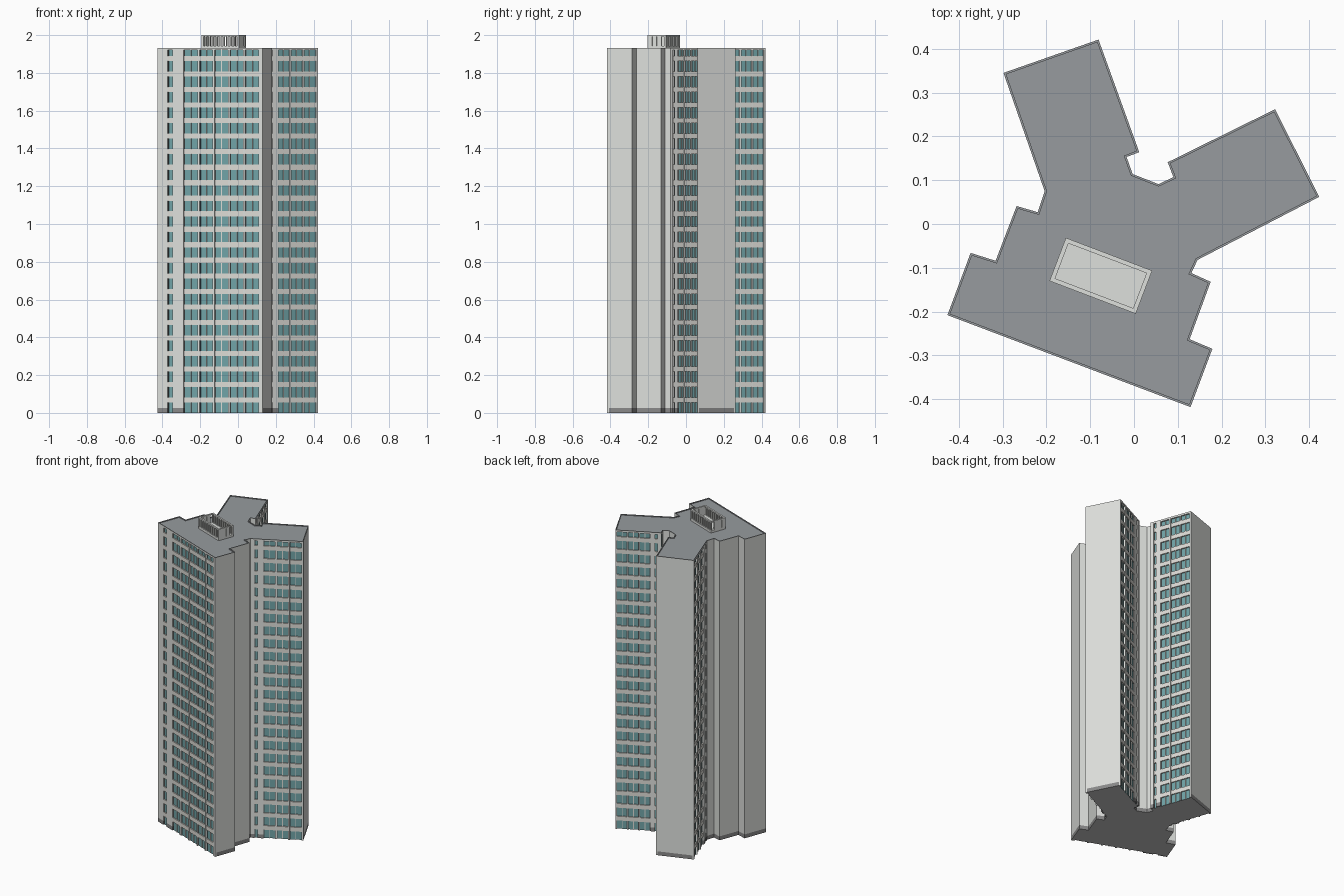
import bpy, bmesh, math
from mathutils import Vector

if "Cube" in bpy.data.objects:
    bpy.data.objects.remove(bpy.data.objects["Cube"])

def mat(name, rgb):
    m = bpy.data.materials.new(name)
    m.diffuse_color = (*rgb, 1)
    m.use_nodes = True
    m.node_tree.nodes["Principled BSDF"].inputs["Base Color"].default_value = m.diffuse_color
    return m

WALL = mat("light_grey_wall", (0.73, 0.745, 0.72))
ROOF = mat("roof_grey", (0.31, 0.33, 0.345))
GLASS = mat("teal_glass", (0.165, 0.37, 0.39))
BASE = mat("plinth_grey", (0.25, 0.25, 0.25))
UNDER = mat("underside_grey", (0.55, 0.55, 0.55))
DARK = mat("dark_frame", (0.08, 0.10, 0.105))
BAND = mat("pale_band", (0.73, 0.72, 0.68))

# Plan outline, clockwise from the tip of the back wing
PLAN = [Vector(p) for p in [
    (-.081, .421), (.012, .164), (-.017, .153), (-.003, .114), (.056, .091), (.09, .107),
    (.077, .141), (.322, .262), (.423, .062), (.145, -.082), (.131, -.112), (.175, -.132),
    (.127, -.263), (.179, -.285), (.129, -.418), (-.426, -.208), (-.373, -.066),
    (-.316, -.084), (-.268, .041), (-.22, .027), (-.204, .075), (-.298, .345)]]
N = len(PLAN)
WINDOWED = {0: True, 6: False, 8: True, 14: True, 20: False}   # edge: measure from its far end
TOP, PLINTH, FLOORS, DEPTH = 1.922, 0.025, 23, 0.009
STEP = TOP / 23.4

def inward(i):
    d = (PLAN[(i + 1) % N] - PLAN[i]).normalized()
    return d, Vector((d.y, -d.x))

def offset(dist):
    """Move every edge i inward by dist(i) and intersect neighbours."""
    out = []
    for i in range(N):
        d0, n0 = inward((i - 1) % N)
        d1, n1 = inward(i)
        p = PLAN[i] + n0 * dist((i - 1) % N)
        q = PLAN[i] + n1 * dist(i)
        s = (q - p).dot(n1) / d0.dot(n1)
        out.append(p + d0 * s)
    return out

def finish(bm, name, mats):
    bmesh.ops.recalc_face_normals(bm, faces=bm.faces)
    me = bpy.data.meshes.new(name)
    bm.to_mesh(me)
    bm.free()
    for m in mats:
        me.materials.append(m)
    ob = bpy.data.objects.new(name, me)
    bpy.context.collection.objects.link(ob)
    return ob

def ring(bm, pts, z):
    return [bm.verts.new((p.x, p.y, z)) for p in pts]

def bridge(bm, a, b):
    return [bm.faces.new((a[i], a[(i + 1) % len(a)], b[(i + 1) % len(a)], b[i])) for i in range(len(a))]

def box(bm, o, d, n, s0, s1, w0, w1, z0, z1):
    """Upright box along direction d, with depth along n."""
    pts = [o + d * s + n * w for s, w in ((s0, w0), (s1, w0), (s1, w1), (s0, w1))]
    a, b = ring(bm, pts, z0), ring(bm, pts, z1)
    bridge(bm, a, b)
    bm.faces.new(a)
    bm.faces.new(b)

# Tower core: blank walls flush, window walls set back and glazed, dark plinth
bm = bmesh.new()
core = offset(lambda i: DEPTH if i in WINDOWED else 0)
levels = [ring(bm, core, z) for z in (0, PLINTH, TOP)]
for k in range(2):
    for i, f in enumerate(bridge(bm, levels[k], levels[k + 1])):
        f.material_index = 1 if i in WINDOWED else (2 if k == 0 else 0)
bm.faces.new(levels[0]).material_index = 3
bm.faces.new(levels[2]).material_index = 0
finish(bm, "tower_core", [WALL, GLASS, BASE, UNDER])

# Facades: piers, floor bands and slim mullions in front of the glass
WING = [(0, .08), (.14, .25), (.465, .50), (.715, .745), (.965, 1)]
FRONT = [(0, .095), (.145, .25), (.38, .40), (.525, .545), (.67, .69), (.815, .835), (.965, 1)]
piers, plinths, bands, mullions, reveals = (bmesh.new() for _ in range(5))
for i, flip in WINDOWED.items():
    d, n = inward(i)
    a, b = PLAN[i], PLAN[(i + 1) % N]
    L = (b - a).length
    o = b if flip else a
    if flip:
        d = -d
    layout = FRONT if i == 14 else WING
    for t0, t1 in layout:
        wide = t1 - t0 > .06
        box(piers, o, d, n, t0 * L, t1 * L, 0, DEPTH + .002, PLINTH if wide else 0, TOP)
        if wide:
            box(plinths, o, d, n, t0 * L, t1 * L, 0, DEPTH + .002, 0, PLINTH)
    for (_, g0), (g1, _) in zip(layout, layout[1:]):
        for f in range(FLOORS):
            z = (f + 1) * STEP
            box(bands, o, d, n, g0 * L, g1 * L, .002, DEPTH + .002, z - .027, z)
        # centre mullion, and a dark strip on the glass beside each pier
        if g1 - g0 > .08:
            mid = (g0 + g1) / 2 * L
            box(mullions, o, d, n, mid - .002, mid + .002, .005, DEPTH + .001, 0, TOP)
        box(reveals, o, d, n, g0 * L, g0 * L + .004, DEPTH - .001, DEPTH + .001, 0, TOP)
finish(piers, "facade_piers", [WALL])
finish(plinths, "pier_plinths", [BASE])
finish(bands, "floor_bands", [BAND])
finish(mullions, "window_mullions", [BAND])
finish(reveals, "window_reveals", [DARK])

# Roof slab with a low parapet rim
bm = bmesh.new()
inner = offset(lambda i: .005)
lo, hi = ring(bm, PLAN, TOP - .002), ring(bm, PLAN, 1.932)
rim, deck = ring(bm, inner, 1.932), ring(bm, inner, 1.927)
for k, (r0, r1) in enumerate(((lo, hi), (hi, rim), (rim, deck))):
    for f in bridge(bm, r0, r1):
        f.material_index = 1 if k else 0
bm.faces.new(lo)
bm.faces.new(deck).material_index = 1
finish(bm, "roof_and_parapet", [WALL, ROOF])

# Rooftop plant enclosure: pale floor, upright fins and a top rail
ra, rb, rd = Vector((-.193, -.130)), Vector((.004, -.205)), Vector((-.154, -.032))
u, v = (rb - ra), (rd - ra)
W, H = u.length, v.length
u.normalize()
v = Vector((-u.y, u.x))
bm = bmesh.new()
box(bm, ra, u, v, 0, W, 0, H, 1.925, 1.942)
finish(bm, "enclosure_floor", [WALL])
bm = bmesh.new()
T = .010
for w in (0, H - T):
    box(bm, ra, u, v, 0, W, w, w + T, 1.992, 2.0)
    for k in range(11):
        s = k * (W - .008) / 10
        box(bm, ra, u, v, s, s + .008, w, w + T, 1.94, 1.993)
for s in (0, W - T):
    box(bm, ra, u, v, s, s + T, T, H - T, 1.992, 2.0)
    for k in range(3):
        w = k * (H - .027) / 3
        box(bm, ra, u, v, s, s + T, w + .003, w + .027, 1.94, 1.993)
finish(bm, "enclosure_fins", [WALL])
